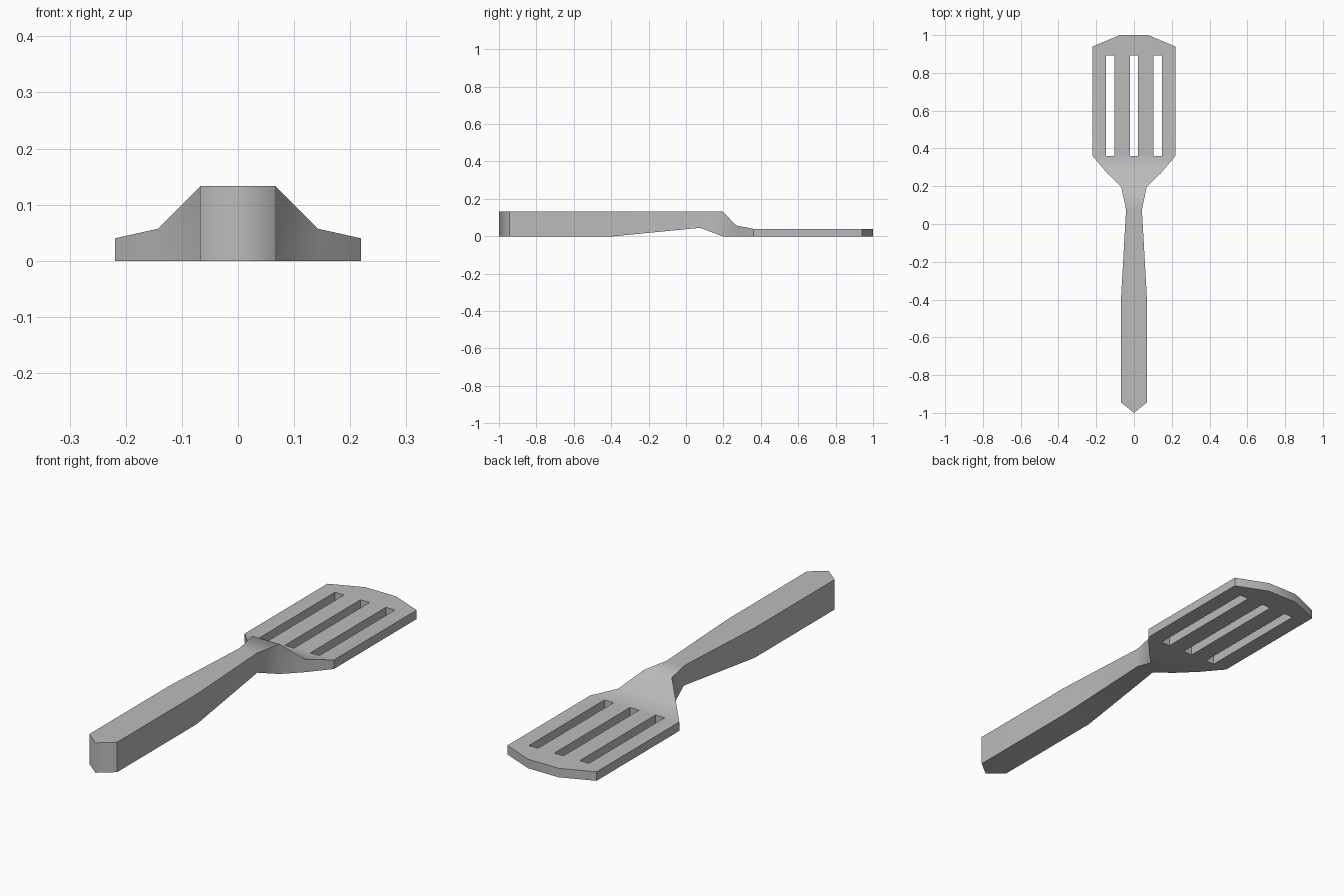
import bpy, bmesh, math

if "Cube" in bpy.data.objects:
    bpy.data.objects.remove(bpy.data.objects["Cube"])

grey = bpy.data.materials.new("plain grey")
grey.diffuse_color = (0.5, 0.5, 0.5, 1)
grey.use_nodes = True
grey.node_tree.nodes["Principled BSDF"].inputs["Base Color"].default_value = grey.diffuse_color

# Stations along the length: y, half width, bottom z, top z
stations = [
    (-1.0, 0.0, 0, .133), (-.945, .068, 0, .133), (-.385, .068, 0, .133),
    (.075, .042, .045, .133), (.195, .067, 0, .133), (.27, .143, 0, .057),
    (.36, .219, 0, .04), (.94, .219, 0, .04), (1.0, .075, 0, .04),
]

# Spatula body: rectangular sections lofted from handle tip to blade edge
bm = bmesh.new()
rings = [[bm.verts.new((sx * w, y, z)) for sx, z in ((-1, lo), (1, lo), (1, hi), (-1, hi))]
         for y, w, lo, hi in stations]
for a, b in zip(rings, rings[1:]):
    for i in range(4):
        j = (i + 1) % 4
        bm.faces.new((a[i], a[j], b[j], b[i]))
bm.faces.new(rings[0][::-1])
bm.faces.new(rings[-1])
bmesh.ops.remove_doubles(bm, verts=bm.verts, dist=1e-4)
bmesh.ops.recalc_face_normals(bm, faces=bm.faces)
mesh = bpy.data.meshes.new("spatula")
bm.to_mesh(mesh)
bm.free()
mesh.materials.append(grey)
spatula = bpy.data.objects.new("spatula", mesh)
bpy.context.collection.objects.link(spatula)
bpy.context.view_layer.objects.active = spatula

# Three long slots through the blade
for x in (-.125, 0, .125):
    bpy.ops.mesh.primitive_cube_add(size=1, location=(x, .626, .02))
    cutter = bpy.context.object
    cutter.name = "slot_cutter"
    cutter.scale = (.045, .53, .2)
    cutter.data.materials.append(grey)
    cutter.hide_render = True
    bpy.context.view_layer.objects.active = spatula
    mod = spatula.modifiers.new("slot", 'BOOLEAN')
    mod.operation = 'DIFFERENCE'
    mod.solver = 'EXACT'
    mod.object = cutter
    bpy.ops.object.modifier_apply(modifier=mod.name)
    bpy.data.objects.remove(cutter)

# Smooth shading with sharp corners, but a soft handle tip and neck bend
bpy.ops.object.select_all(action='DESELECT')
spatula.select_set(True)
bpy.ops.object.shade_smooth_by_angle(angle=math.radians(35))
verts = spatula.data.vertices
for e in spatula.data.edges:
    p, q = (verts[i].co for i in e.vertices)
    tip = max(p.y, q.y) < -.99
    bend = abs(p.y - q.y) < 1e-3 and min(p.z, q.z) > .1 and p.y > 0
    if tip or bend:
        e.use_edge_sharp = False
